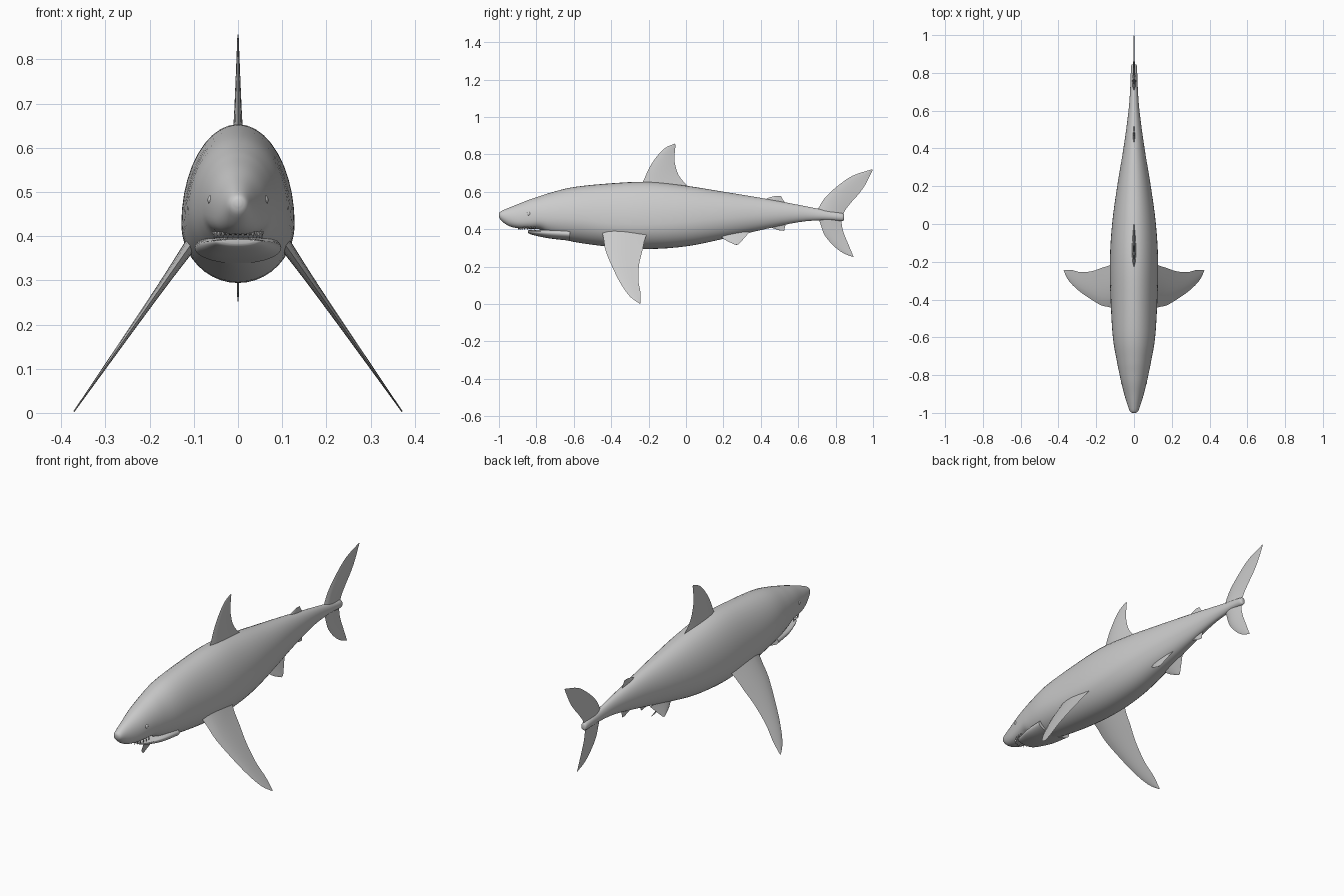
import bpy, bmesh, math
from mathutils import Vector

if "Cube" in bpy.data.objects:
    bpy.data.objects.remove(bpy.data.objects["Cube"])


def spline(rows, n):
    """Catmull-Rom samples through rows of numbers, n steps per span."""
    out = []
    for i in range(len(rows) - 1):
        p1, p2 = rows[i], rows[i + 1]
        p0, p3 = rows[max(i - 1, 0)], rows[min(i + 2, len(rows) - 1)]
        for k in range(n):
            t = k / n
            out.append([0.5 * (2 * b + (c - a) * t + (2 * a - 5 * b + 4 * c - d) * t * t
                               + (3 * b - a - 3 * c + d) * t ** 3)
                        for a, b, c, d in zip(p0, p1, p2, p3)])
    out.append(list(rows[-1]))
    return out


def make_object(name, bm, mirror=False):
    bmesh.ops.recalc_face_normals(bm, faces=bm.faces)
    me = bpy.data.meshes.new(name)
    bm.to_mesh(me)
    bm.free()
    ob = bpy.data.objects.new(name, me)
    bpy.context.collection.objects.link(ob)
    if mirror:
        ob.modifiers.new("mirror", 'MIRROR').use_mirror_merge = False
    for o in bpy.context.selected_objects:
        o.select_set(False)
    ob.select_set(True)
    bpy.context.view_layer.objects.active = ob
    bpy.ops.object.shade_smooth_by_angle(angle=math.radians(50))
    return ob


def bridge(bm, rings):
    """Skin closed rings of points and cap both ends."""
    rings = [[bm.verts.new(p) for p in r] for r in rings]
    for a, b in zip(rings, rings[1:]):
        for i in range(len(a)):
            j = (i + 1) % len(a)
            bm.faces.new((a[i], a[j], b[j], b[i]))
    bm.faces.new(rings[0])
    bm.faces.new(rings[-1][::-1])


def loft_body(name, stations, n=4, sides=40):
    """Stations: y, top, bottom, half width, height share of widest line, lower power."""
    rings = []
    for y, top, bot, w, f, p in spline(stations, n):
        mid = bot + (top - bot) * f
        ring = []
        for i in range(sides):
            a = 2 * math.pi * i / sides
            c, s = math.cos(a), math.sin(a)
            e = 1.0 if s >= 0 else 2 / p
            x = w * math.copysign(abs(c) ** e, c)
            z = mid + (top - mid) * s if s >= 0 else mid - (mid - bot) * abs(s) ** e
            ring.append((x, y, z))
        rings.append(ring)
    bm = bmesh.new()
    bridge(bm, rings)
    return make_object(name, bm)


def fin(name, lead, trail, thick, x_of=lambda z: 0.0, normal=(1, 0, 0), mirror=False):
    """Thin lens-section fin between matching leading and trailing edges (y, z)."""
    nrm = Vector(normal).normalized()
    L, T = spline(lead, 4), spline(trail, 4)
    rings, m = [], 8
    for k, (a, b) in enumerate(zip(L, T)):
        h = thick * (1 - k / (len(L) - 1)) ** 1.5 + 0.0015
        pa, pb = (Vector((x_of(q[1]), q[0], q[1])) for q in (a, b))
        up, down = [], []
        for j in range(m + 1):
            t = j / m
            off = nrm * h * math.sin(math.pi * t ** 0.7)
            c = pa.lerp(pb, t)
            up.append(c + off)
            if 0 < j < m:
                down.append(c - off)
        rings.append(up + down[::-1])
    bm = bmesh.new()
    bridge(bm, rings)
    return make_object(name, bm, mirror)


# Body with snout and upper jaw
loft_body("body", [
    (-1.0, .484, .468, .008, .5, 2), (-.99, .495, .448, .022, .5, 2),
    (-.95, .513, .418, .037, .45, 2.2), (-.9, .533, .405, .052, .4, 2.6),
    (-.84, .557, .402, .067, .4, 2.8), (-.78, .577, .398, .080, .38, 2.6),
    (-.72, .596, .365, .092, .42, 2.2), (-.6, .625, .332, .112, .42, 2),
    (-.4, .645, .305, .124, .37, 2), (-.2, .653, .294, .128, .37, 2),
    (0, .632, .308, .116, .4, 2), (.2, .600, .348, .089, .43, 2),
    (.4, .567, .395, .056, .46, 2), (.6, .530, .437, .029, .48, 2),
    (.74, .502, .448, .019, .45, 2), (.83, .486, .444, .016, .5, 2),
    (.845, .478, .45, .009, .5, 2)])

# Lower jaw
loft_body("lower_jaw", [
    (-.845, .393, .383, .035, .7, 2.2), (-.835, .395, .374, .052, .7, 2.2),
    (-.79, .396, .362, .070, .7, 2.2), (-.72, .402, .349, .088, .6, 2.2),
    (-.62, .410, .338, .098, .5, 2)])

# Upper teeth along the jaw arc
bm = bmesh.new()
for i in range(15):
    a = math.pi * i / 14
    bottom = Vector((.054 * math.cos(a), -.81 - .085 * math.sin(a), .393))
    ring = [bm.verts.new(bottom + Vector((.005 * math.cos(k * 1.571), .005 * math.sin(k * 1.571), .018)))
            for k in range(4)]
    tip = bm.verts.new(bottom)
    for k in range(4):
        bm.faces.new((ring[k], ring[(k + 1) % 4], tip))
    bm.faces.new(ring)
make_object("teeth", bm)

# Eyes
bm = bmesh.new()
bmesh.ops.create_uvsphere(bm, u_segments=16, v_segments=10, radius=.013)
bmesh.ops.translate(bm, verts=bm.verts, vec=(.056, -.84, .482))
make_object("eyes", bm, True)

# Fins on the centre line
fin("dorsal_fin",
    [(-.25, .62), (-.225, .665), (-.195, .73), (-.155, .79), (-.11, .835), (-.06, .857)],
    [(.04, .61), (.0, .64), (-.04, .69), (-.06, .755), (-.06, .81), (-.055, .85)], .012)
fin("second_dorsal_fin",
    [(.40, .545), (.44, .567), (.475, .577)],
    [(.54, .53), (.52, .555), (.508, .576)], .006)
fin("anal_fin",
    [(.41, .43), (.45, .41), (.50, .393)],
    [(.54, .44), (.53, .415), (.525, .391)], .006)
fin("upper_tail_fin",
    [(.69, .47), (.71, .515), (.745, .57), (.81, .63), (.89, .685), (.995, .72)],
    [(.835, .465), (.85, .50), (.885, .545), (.925, .59), (.96, .64), (.998, .715)], .010)
fin("lower_tail_fin",
    [(.70, .48), (.718, .43), (.74, .37), (.785, .315), (.835, .275), (.89, .252)],
    [(.835, .475), (.832, .435), (.84, .39), (.855, .35), (.872, .31), (.896, .252)], .010)

# Paired fins
fin("pectoral_fins",
    [(-.45, .39), (-.44, .345), (-.43, .285), (-.395, .20), (-.35, .11), (-.30, .04), (-.25, .003)],
    [(-.20, .39), (-.22, .345), (-.232, .29), (-.25, .215), (-.255, .13), (-.243, .06), (-.244, .003)],
    .014, lambda z: .125 + (.355 - z) * .70, (.82, 0, .57), True)
fin("pelvic_fins",
    [(.17, .375), (.21, .342), (.265, .316)],
    [(.34, .385), (.305, .345), (.28, .318)],
    .006, lambda z: .045 + (.355 - z) * .5, (.89, 0, .45), True)
